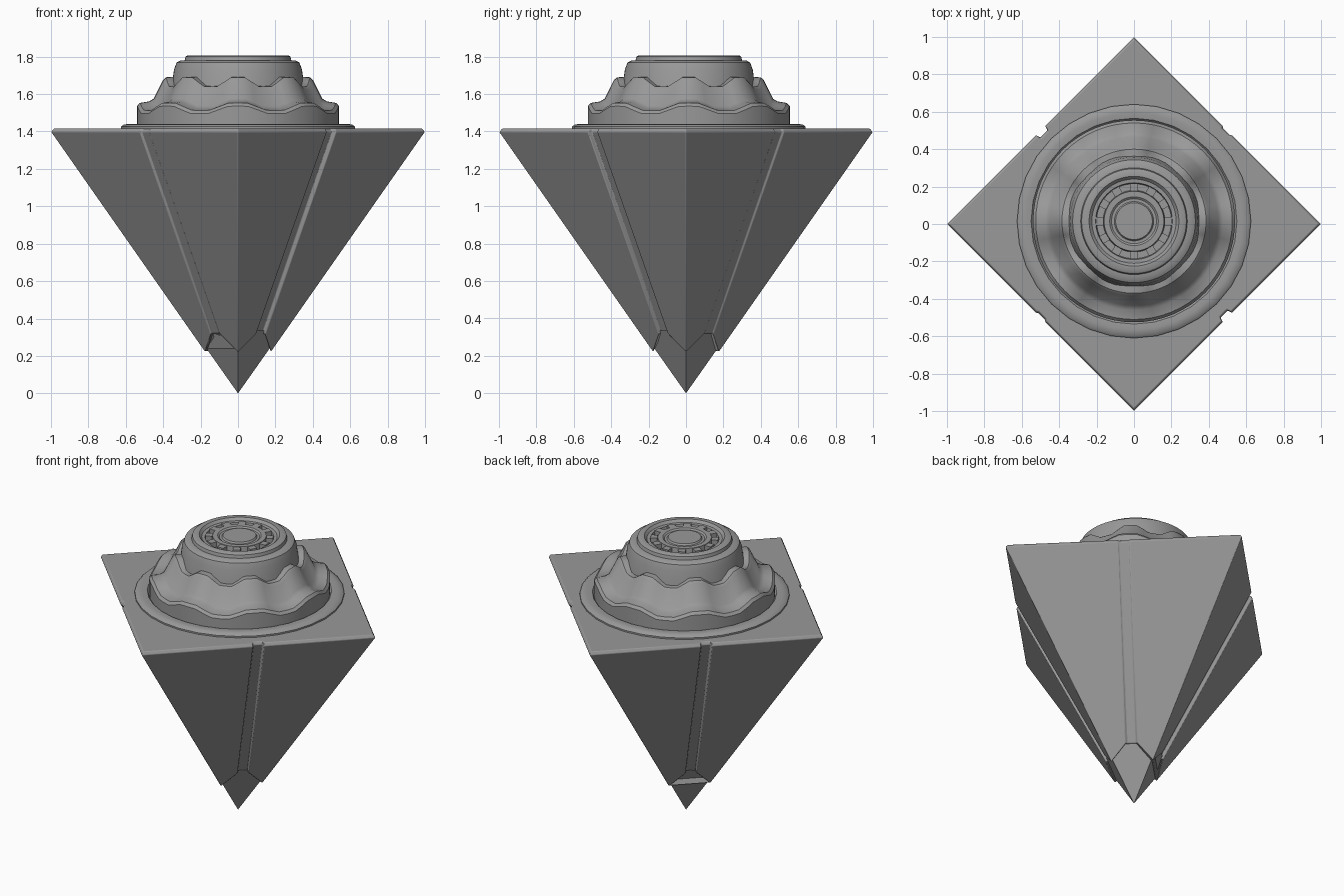
import bpy, bmesh, math
from mathutils import Vector

cube = bpy.data.objects.get("Cube")
if cube:
    bpy.data.objects.remove(cube)

GREY = (0.32, 0.32, 0.32, 1)
stone = bpy.data.materials.new("stone_grey")
stone.use_nodes = True
stone.diffuse_color = GREY
stone.node_tree.nodes["Principled BSDF"].inputs["Base Color"].default_value = GREY
CENTRE = Vector((0, 0.015, 0))


def finish(name, bm, bevel=0.0, angle=35):
    bmesh.ops.remove_doubles(bm, verts=bm.verts, dist=0.0001)
    bmesh.ops.recalc_face_normals(bm, faces=bm.faces)
    mesh = bpy.data.meshes.new(name)
    bm.to_mesh(mesh)
    bm.free()
    mesh.materials.append(stone)
    obj = bpy.data.objects.new(name, mesh)
    bpy.context.collection.objects.link(obj)
    bpy.ops.object.select_all(action="DESELECT")
    obj.select_set(True)
    bpy.context.view_layer.objects.active = obj
    bpy.ops.object.shade_smooth_by_angle(angle=math.radians(angle))
    if bevel:
        mod = obj.modifiers.new("soft_edges", "BEVEL")
        mod.width = bevel
        mod.segments = 2
        mod.limit_method = "ANGLE"
        mod.angle_limit = math.radians(40)
    return obj


def bridge(bm, a, b):
    n = len(a)
    for i in range(n):
        j = (i + 1) % n
        bm.faces.new((a[i], a[j], b[j], b[i]))


def square_ring(bm, radius, z_corner, z_mid, depths, half=0.035):
    """Diamond outline with a notch of the given depth mid-side."""
    ring = []
    for k, depth in enumerate(depths):
        a = math.radians(45 + 90 * k)
        normal = Vector((math.cos(a), math.sin(a), 0))
        along = Vector((-math.sin(a), math.cos(a), 0))
        reach = radius(z_corner) / math.sqrt(2)
        ring.append(bm.verts.new((normal - along) * reach + Vector((0, 0, z_corner))))
        reach = radius(z_mid) / math.sqrt(2)
        for side, d in ((-half, 0), (-half * 0.8, depth), (half * 0.8, depth), (half, 0)):
            p = normal * (reach - d) + along * side
            ring.append(bm.verts.new((p.x, p.y, z_mid)))
    return ring


def lathe(name, profile, segments=64, closed=False):
    """Revolve (radius, height, wave) rows; the wave makes eight ripples."""
    bm = bmesh.new()
    rings = []
    for r, z, wave in profile:
        ring = []
        for i in range(segments):
            t = math.tau * i / segments
            ripple = max(-0.75, min(0.75, math.cos(8 * t))) / 0.75
            ring.append(bm.verts.new((r * math.cos(t), r * math.sin(t), z + wave * ripple)))
        rings.append(ring)
    for a, b in zip(rings, rings[1:]):
        bridge(bm, a, b)
    if closed:
        bridge(bm, rings[-1], rings[0])
    else:
        bm.faces.new(rings[0])
        bm.faces.new(rings[-1])
    obj = finish(name, bm)
    obj.location = CENTRE
    return obj


# Inverted pyramid body: two deep and two shallow channels
depths = (0.008, 0.024, 0.008, 0.024)
bm = bmesh.new()
body_radius = lambda z: 0.022 + 0.7 * z
low = square_ring(bm, body_radius, 0.22, 0.32, depths)
high = square_ring(bm, body_radius, 1.397, 1.397, depths)
lid = square_ring(bm, lambda z: 0.985, 1.415, 1.415, depths)
bridge(bm, low, high)
bridge(bm, high, lid)
bm.faces.new(lid)
bm.faces.new(low)
finish("pyramid_body", bm, bevel=0.004)

# Pointed tip that fits under the body
bm = bmesh.new()
top = square_ring(bm, lambda z: 0.705 * z, 0.24, 0.335, (0, 0, 0, 0))
point = bm.verts.new((0, 0, 0))
for i in range(len(top)):
    bm.faces.new((top[i], top[(i + 1) % len(top)], point))
bm.faces.new(top)
finish("pyramid_tip", bm)

# Flat rounded ring around the dome
lathe("base_ring", [(0.625, 1.41, 0), (0.625, 1.425, 0), (0.61, 1.437, 0),
                    (0.58, 1.44, 0), (0.55, 1.437, 0), (0.53, 1.41, 0)],
      segments=32, closed=True)

# Rippled lower tiers
lathe("rippled_tiers", [(0.54, 1.41, 0), (0.54, 1.515, 0.02), (0.525, 1.532, 0.02),
                        (0.475, 1.54, 0.02), (0.45, 1.555, 0.02), (0.4, 1.65, 0.025),
                        (0.385, 1.664, 0.025), (0.33, 1.667, 0.025)])

# Upper drum with a recessed crown
lathe("upper_drum", [(0.36, 1.6, 0), (0.342, 1.73, 0), (0.328, 1.768, 0), (0.31, 1.778, 0),
                     (0.285, 1.78, 0), (0.28, 1.8, 0), (0.27, 1.806, 0), (0.24, 1.806, 0),
                     (0.225, 1.79, 0), (0.205, 1.788, 0), (0.2, 1.765, 0), (0.165, 1.765, 0),
                     (0.16, 1.798, 0), (0.13, 1.798, 0), (0.12, 1.79, 0), (0.105, 1.79, 0),
                     (0.098, 1.8, 0)])

# Small teeth around the hub
bm = bmesh.new()
TEETH = 12
for k in range(TEETH):
    a = math.tau * k / TEETH
    made = bmesh.ops.create_cube(bm, size=1)["verts"]
    bmesh.ops.scale(bm, vec=(0.04, 0.045, 0.035), verts=made)
    bmesh.ops.translate(bm, vec=(0.182, 0, 1.778), verts=made)
    for v in made:
        x, y = v.co.x, v.co.y
        v.co.x = x * math.cos(a) - y * math.sin(a)
        v.co.y = x * math.sin(a) + y * math.cos(a)
teeth = finish("crown_teeth", bm)
teeth.location = CENTRE
